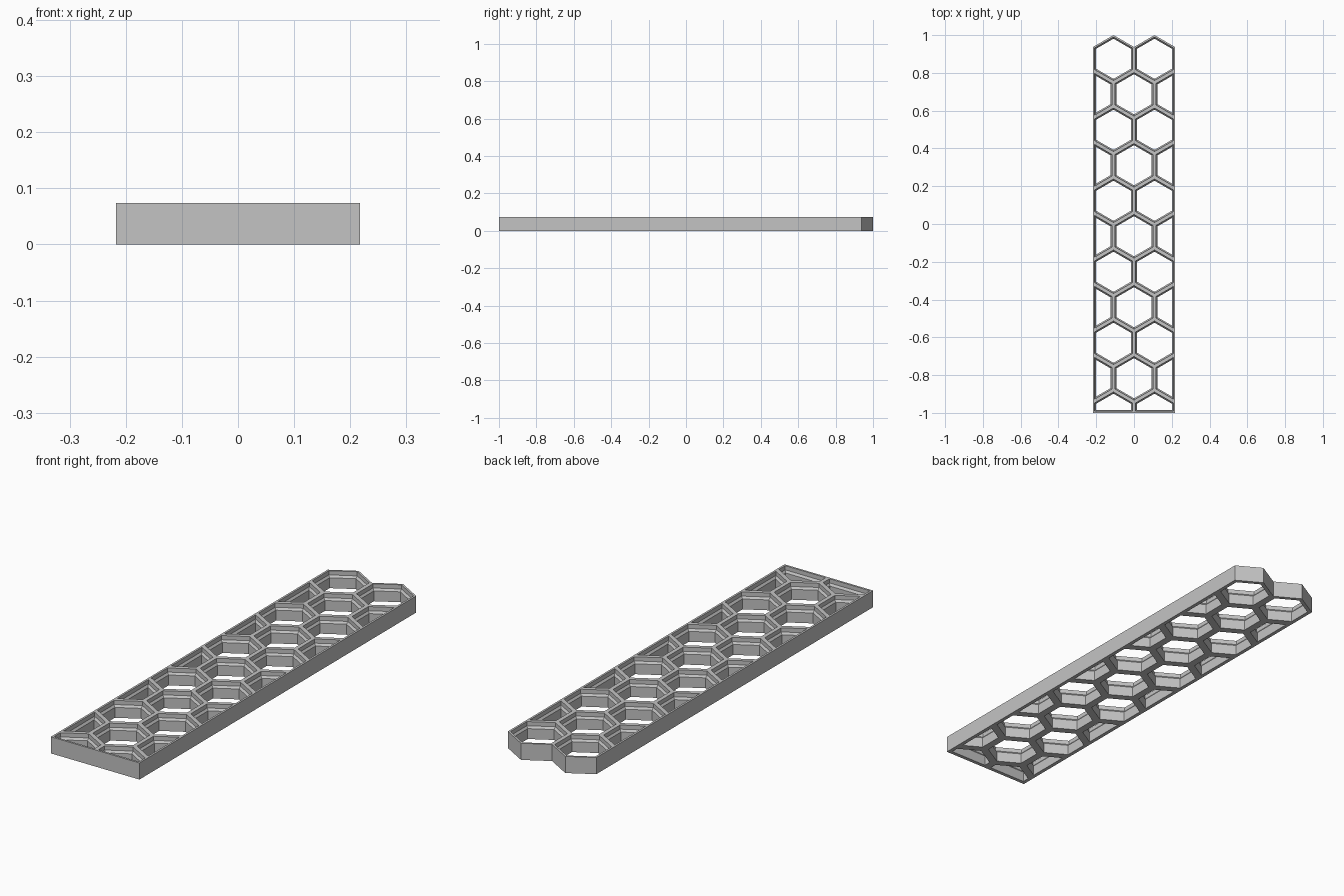
import bpy, bmesh, math
from mathutils import Vector

if "Cube" in bpy.data.objects:
    bpy.data.objects.remove(bpy.data.objects["Cube"])

PITCH = 0.217                 # cell width across flats
MM = PITCH / 23.6
HEIGHT = 8 * MM
RADIUS = PITCH / math.sqrt(3)
ROW = PITCH * math.sqrt(3) / 2
# wall section as (thickness, z): thick base, sloped ledge, thin rim
SECTION = [(0, 0), (1.8, 0), (1.8, 5), (1.0, 6), (1.0, 8), (0, 8)]
# panel limits as (inward normal, offset)
LIMITS = [(Vector((1, 0)), -PITCH), (Vector((-1, 0)), -PITCH), (Vector((0, 1)), -1.0)]


def hexagon(cx, cy):
    return [Vector((cx + RADIUS * math.cos(a), cy + RADIUS * math.sin(a)))
            for a in (math.radians(30 + 60 * i) for i in range(6))]


def clip(poly, normal, offset):
    out = []
    for i, p in enumerate(poly):
        q = poly[(i + 1) % len(poly)]
        dp, dq = p.dot(normal) - offset, q.dot(normal) - offset
        if dp >= -1e-5:
            out.append(p)
        if (dp > 1e-5 and dq < -1e-5) or (dp < -1e-5 and dq > 1e-5):
            out.append(p.lerp(q, dp / (dp - dq)))
    return out


def inset(poly, d):
    out = []
    for i, p in enumerate(poly):
        a = (p - poly[i - 1]).normalized()
        b = (poly[(i + 1) % len(poly)] - p).normalized()
        n1, n2 = Vector((-a.y, a.x)), Vector((-b.y, b.x))
        out.append(p + (n1 + n2) * (d / (1 + n1.dot(n2))))
    return out


def add_cell(bm, cx, cy):
    poly = hexagon(cx, cy)
    for normal, offset in LIMITS:
        poly = clip(poly, normal, offset)
    rings = [[bm.verts.new((p.x, p.y, z * MM)) for p in inset(poly, t * MM)]
             for t, z in SECTION]
    n = len(poly)
    for lo, hi in zip(rings, rings[1:]):
        for i in range(n):
            j = (i + 1) % n
            bm.faces.new((lo[i], lo[j], hi[j], hi[i]))


# honeycomb cells, alternating two full cells with one full and two halves
bm = bmesh.new()
for k in range(11):
    y = 1 - RADIUS - k * ROW
    for x in ((-PITCH, 0, PITCH) if k % 2 else (-PITCH / 2, PITCH / 2)):
        add_cell(bm, x, y)
bmesh.ops.remove_doubles(bm, verts=bm.verts[:], dist=1e-4)

# outer rim walls
rim = [e for e in bm.edges if e.is_boundary and all(v.co.z < 1e-4 for v in e.verts)]
for e in rim:
    a, b = e.verts
    c, d = (bm.verts.new((v.co.x, v.co.y, HEIGHT)) for v in (b, a))
    bm.faces.new((a, b, c, d))
bmesh.ops.remove_doubles(bm, verts=bm.verts[:], dist=1e-4)
bmesh.ops.recalc_face_normals(bm, faces=bm.faces[:])

mesh = bpy.data.meshes.new("honeycomb_panel")
bm.to_mesh(mesh)
bm.free()
panel = bpy.data.objects.new("honeycomb_panel", mesh)
bpy.context.collection.objects.link(panel)

grey = bpy.data.materials.new("grey plastic")
grey.diffuse_color = (0.55, 0.55, 0.55, 1)
grey.use_nodes = True
grey.node_tree.nodes["Principled BSDF"].inputs["Base Color"].default_value = grey.diffuse_color
mesh.materials.append(grey)
